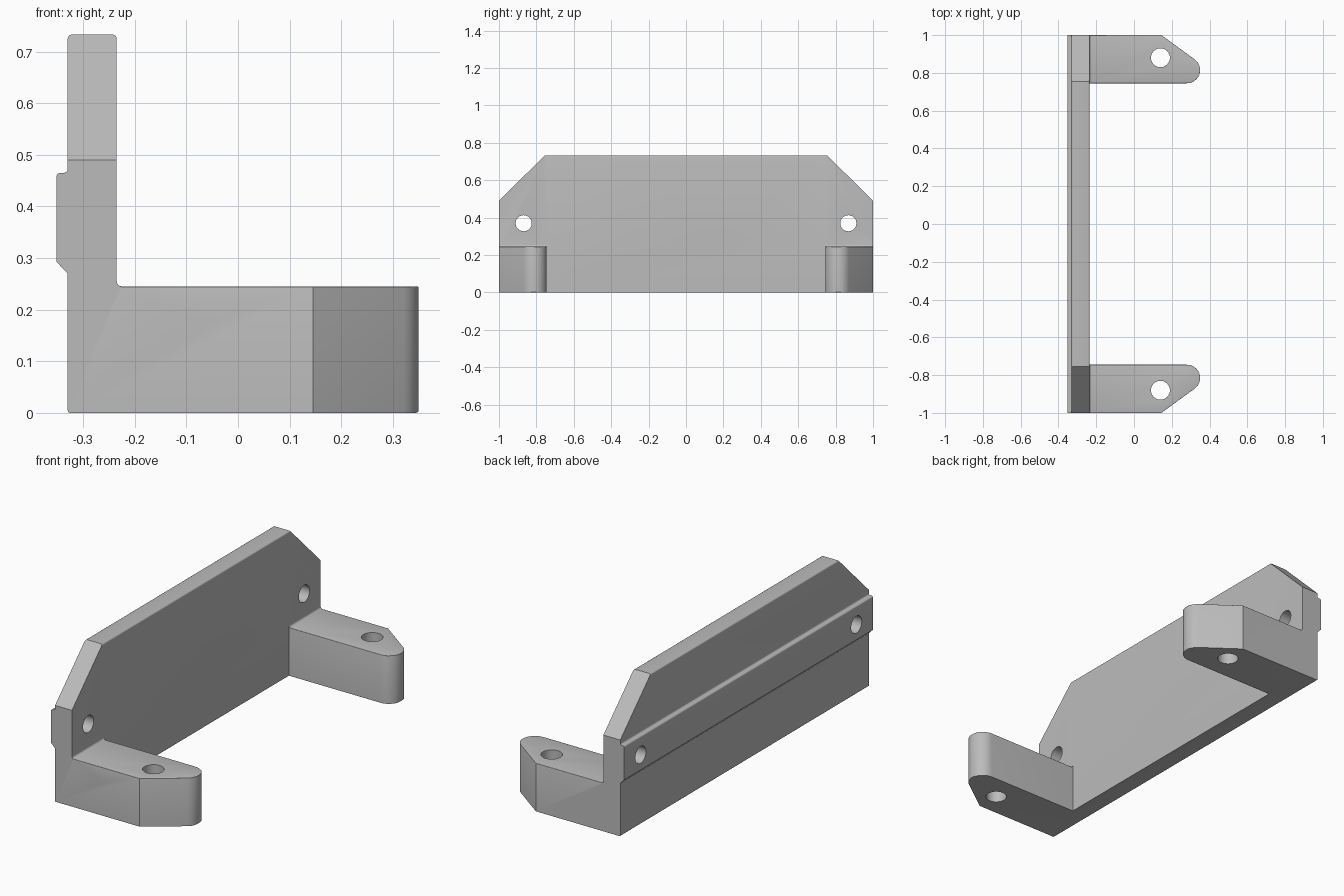
import bpy, bmesh, math
from mathutils import Vector

cube = bpy.data.objects.get("Cube")
if cube:
    bpy.data.objects.remove(cube, do_unlink=True)

grey = bpy.data.materials.new("plain grey")
grey.use_nodes = True
colour = (0.5, 0.5, 0.5, 1)
grey.diffuse_color = colour
grey.node_tree.nodes["Principled BSDF"].inputs["Base Color"].default_value = colour

ARM_TOP, TOP = 0.245, 0.733
BACK, FACE, TIP = -0.33, -0.235, 0.35


def rounded(corners, steps=4):
    """Round each 2D corner (u, v, radius) of a closed outline."""
    out = []
    for i, (u, v, r) in enumerate(corners):
        p = Vector((u, v))
        if r == 0:
            out.append(p)
            continue
        a = (Vector(corners[i - 1][:2]) - p).normalized()
        b = (Vector(corners[(i + 1) % len(corners)][:2]) - p).normalized()
        half = a.angle(b) / 2
        centre = p + (a + b).normalized() * r / math.sin(half)
        start, end = p + a * r / math.tan(half), p + b * r / math.tan(half)
        s, e = start - centre, end - centre
        angle = s.angle(e)
        for k in range(steps + 1):
            t = k / steps
            out.append(centre + (s * math.sin((1 - t) * angle)
                                 + e * math.sin(t * angle)) / math.sin(angle))
    return out


def extrude(name, outline, axis, low, high):
    """Extrude a 2D outline along x, y or z."""
    def place(p, d):
        return {"x": (d, p[0], p[1]), "y": (p[0], d, p[1]), "z": (p[0], p[1], d)}[axis]
    bm = bmesh.new()
    face = bm.faces.new([bm.verts.new(place(p, low)) for p in outline])
    new = bmesh.ops.extrude_face_region(bm, geom=[face])["geom"]
    shift = Vector(place((0, 0), high - low))
    bmesh.ops.translate(bm, vec=shift, verts=[g for g in new if isinstance(g, bmesh.types.BMVert)])
    bmesh.ops.recalc_face_normals(bm, faces=bm.faces)
    mesh = bpy.data.meshes.new(name)
    bm.to_mesh(mesh)
    bm.free()
    mesh.materials.append(grey)
    obj = bpy.data.objects.new(name, mesh)
    bpy.context.collection.objects.link(obj)
    return obj


def combine(obj, tool, operation):
    """Apply a boolean and remove the tool."""
    mod = obj.modifiers.new(operation, "BOOLEAN")
    mod.operation, mod.object, mod.solver = operation, tool, "EXACT"
    bpy.context.view_layer.objects.active = obj
    bpy.ops.object.modifier_apply(modifier=mod.name)
    bpy.data.objects.remove(tool, do_unlink=True)


def circle(u, v, r, n=40):
    return [(u + r * math.cos(math.tau * k / n), v + r * math.sin(math.tau * k / n))
            for k in range(n)]


# Side section: upright plate, back rail and arm height
section = rounded([
    (BACK, 0, 0.005), (BACK, 0.27, 0.004), (-0.352, 0.293, 0.004),
    (-0.352, 0.465, 0.008), (BACK, 0.465, 0.008), (BACK, TOP, 0.008),
    (FACE, TOP, 0.008), (FACE, ARM_TOP, 0.01), (TIP, ARM_TOP, 0), (TIP, 0, 0.005)])
bracket = extrude("mounting_bracket", section, "y", -1, 1)

# Plan: two tapered arms with round tips, mirrored front to back
arm = [(0.145, 1.0)]
for k in range(13):
    a = math.radians(54 - 144 * k / 12)
    arm.append((0.28 + 0.07 * math.cos(a), 0.815 + 0.07 * math.sin(a)))
arm.append((FACE, 0.745))
plan = [(-0.5, 1.0)] + arm + [(x, -y) for x, y in reversed(arm)] + [(-0.5, -1.0)]
combine(bracket, extrude("plan_tool", plan, "z", -0.2, 1), "INTERSECT")

# Sloped upper corners of the plate
for s in (1, -1):
    corner = [(s * 1.1, 0.391), (s * 0.655, 0.832), (s * 1.1, 0.832)]
    combine(bracket, extrude("corner_tool", corner, "x", -0.6, 0.6), "DIFFERENCE")

# Softened upper rims of the arms
bm = bmesh.new()
bm.from_mesh(bracket.data)
bmesh.ops.remove_doubles(bm, verts=bm.verts, dist=0.0001)
rims = [e for e in bm.edges
        if all(abs(v.co.z - ARM_TOP) < 0.001 for v in e.verts)
        and len(e.link_faces) == 2 and e.calc_face_angle_signed() > 0.8]
bmesh.ops.bevel(bm, geom=rims, offset=0.007, segments=3, profile=0.5,
                affect="EDGES", clamp_overlap=True)
bm.to_mesh(bracket.data)
bm.free()

# Screw holes through the arms and the plate
for s in (1, -1):
    combine(bracket, extrude("arm_hole_tool", circle(0.14, s * 0.88, 0.05), "z", -0.1, 0.4),
            "DIFFERENCE")
    combine(bracket, extrude("plate_hole_tool", circle(s * 0.868, 0.37, 0.043), "x", -0.5, 0),
            "DIFFERENCE")

bpy.ops.object.select_all(action="DESELECT")
bracket.select_set(True)
bpy.context.view_layer.objects.active = bracket
bpy.ops.object.shade_smooth_by_angle(angle=math.radians(30))
